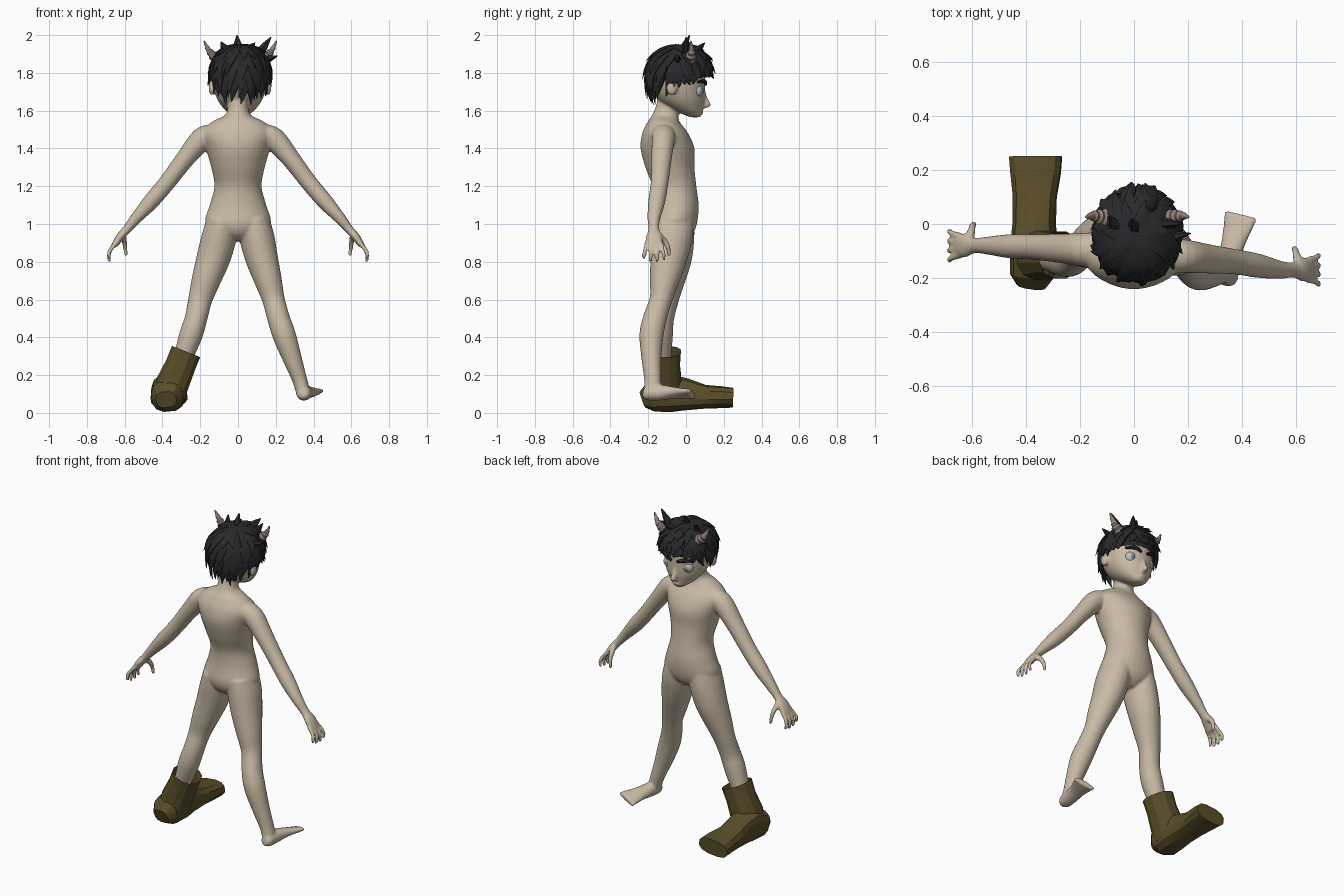
import bpy, bmesh, random
from math import sin, cos, pi, radians
from mathutils import Vector, Matrix

random.seed(4)


def material(name, rgb):
    m = bpy.data.materials.new(name)
    m.diffuse_color = (*rgb, 1)
    return m


SKIN = material("skin", (.58, .49, .375))
BOOT = material("boot_leather", (.10, .075, .022))
HAIR = material("hair_black", (.022, .022, .024))
HORN = material("horn", (.30, .22, .20))
EYE = material("eye_white", (.50, .53, .55))
IRIS = material("iris", (.20, .25, .28))


def spline(secs, n):
    """Catmull-Rom refinement of a section list."""
    out = []
    for i in range(len(secs) - 1):
        p = [secs[max(0, min(len(secs) - 1, i + k))] for k in (-1, 0, 1, 2)]
        for j in range(n):
            t = j / n
            out.append([.5 * (2 * b + (c - a) * t + (2 * a - 5 * b + 4 * c - d) * t * t
                              + (3 * b - a - 3 * c + d) * t ** 3) for a, b, c, d in zip(*p)])
    return out + [list(secs[-1])]


def loft(bm, secs, ref=(0, 1, 0), axis=None, sides=20, sub=4, power=1, open_end=False):
    """Loft elliptical sections (x, y, z, half width, half depth)."""
    secs = spline(secs, sub)
    rings = []
    for i, (x, y, z, a, b) in enumerate(secs):
        lo, hi = secs[max(i - 1, 0)], secs[min(i + 1, len(secs) - 1)]
        t = Vector(axis) if axis else Vector(hi[:3]) - Vector(lo[:3])
        t.normalize()
        v = Vector(ref)
        v = (v - t * v.dot(t)).normalized()
        u = v.cross(t)
        ring = []
        for k in range(sides):
            w = 2 * pi * (k + .5) / sides
            c, s = [abs(q) ** power * (1 if q > 0 else -1) for q in (cos(w), sin(w))]
            ring.append(bm.verts.new(Vector((x, y, z)) + u * a * c + v * b * s))
        rings.append(ring)
    for r, q in zip(rings, rings[1:]):
        for k in range(sides):
            bm.faces.new((r[k], r[(k + 1) % sides], q[(k + 1) % sides], q[k]))
    bm.faces.new(rings[-1])
    if not open_end:
        bm.faces.new(rings[0])


def ball(bm, loc, size):
    bmesh.ops.create_uvsphere(bm, u_segments=24, v_segments=14, radius=1,
                              matrix=Matrix.Translation(loc) @ Matrix.Diagonal((*size, 1)))


def finish(name, bm, mat, angle=None):
    bmesh.ops.recalc_face_normals(bm, faces=bm.faces)
    me = bpy.data.meshes.new(name)
    bm.to_mesh(me)
    bm.free()
    ob = bpy.data.objects.new(name, me)
    bpy.context.collection.objects.link(ob)
    me.materials.append(mat)
    if angle:
        bpy.ops.object.select_all(action='DESELECT')
        ob.select_set(True)
        bpy.context.view_layer.objects.active = ob
        bpy.ops.object.shade_smooth_by_angle(angle=radians(angle))
    return ob


# Torso and neck
bm = bmesh.new()
UP = (0, 0, 1)
loft(bm, [(0, -.07, .91, .06, .06), (0, -.068, .95, .13, .105), (0, -.065, 1.01, .175, .125),
          (0, -.055, 1.1, .15, .122), (0, -.062, 1.2, .125, .117), (0, -.085, 1.3, .142, .13),
          (0, -.098, 1.4, .17, .143), (0, -.11, 1.48, .19, .122), (0, -.118, 1.54, .14, .085),
          (0, -.11, 1.575, .07, .07), (0, -.095, 1.62, .054, .066), (0, -.08, 1.68, .054, .066)],
     axis=UP, sides=32)

# Head, nose, lips and ears
loft(bm, [(.01, .05, 1.565, .025, .025), (.01, .035, 1.58, .05, .05), (.01, .005, 1.61, .085, .085),
          (.01, -.025, 1.66, .12, .125), (.01, -.045, 1.73, .142, .147), (.01, -.05, 1.8, .145, .15),
          (.01, -.05, 1.87, .12, .125), (.01, -.05, 1.92, .06, .07)], axis=UP, sides=32)
loft(bm, [(.01, .09, 1.70, .01, .012), (.01, .102, 1.66, .014, .016), (.01, .112, 1.628, .017, .02),
          (.01, .09, 1.612, .012, .012)], axis=UP, sides=12)
ball(bm, (.01, .078, 1.59), (.03, .017, .007))
for s in (-1, 1):
    ball(bm, (.01 + s * .148, -.075, 1.72), (.018, .028, .04))

# Arms and hands: y of shoulder, elbow, wrist differs because the torso is twisted
for s, y0, y1, y2 in ((1, -.12, -.14, -.17), (-1, -.095, -.085, -.08)):
    loft(bm, [(s * .12, y0, 1.475, .055, .065), (s * .19, y0, 1.45, .062, .062),
              (s * .28, (y0 + y1) / 2, 1.345, .05, .054), (s * .375, y1, 1.22, .045, .047),
              (s * .46, (y1 + y2) / 2, 1.12, .043, .045), (s * .54, y2, 1.03, .031, .034),
              (s * .59, y2, .97, .023, .029), (s * .625, y2, .93, .022, .044),
              (s * .655, y2, .885, .017, .045)])
    for k in range(4):
        d = .036 - .024 * k
        drop = (.01, 0, .003, .018)[k]
        loft(bm, [(s * .64, y2 + d, .905, .013, .012), (s * .672, y2 + d * 1.25, .868, .012, .011),
                  (s * .684, y2 + d * 1.45, .835 + drop / 2, .011, .011),
                  (s * .68, y2 + d * 1.5, .798 + drop, .009, .009)], sides=10)
    loft(bm, [(s * .61, y2 + .02, .945, .018, .02), (s * .602, y2 + .057, .91, .015, .016),
              (s * .597, y2 + .076, .872, .012, .013), (s * .592, y2 + .078, .832, .009, .01)], sides=10)

# Legs
loft(bm, [(.08, -.068, 1.02, .085, .11), (.10, -.075, .93, .093, .11), (.125, -.092, .82, .087, .098),
          (.16, -.115, .7, .073, .078), (.188, -.133, .6, .06, .06), (.215, -.165, .5, .06, .063),
          (.245, -.183, .41, .062, .064), (.29, -.183, .28, .05, .052), (.325, -.177, .18, .04, .045),
          (.345, -.178, .11, .038, .045)])
loft(bm, [(-.08, -.068, 1.02, .085, .11), (-.10, -.065, .93, .093, .11), (-.13, -.068, .82, .09, .1),
          (-.17, -.085, .7, .077, .08), (-.2, -.1, .6, .064, .062), (-.222, -.125, .5, .06, .062),
          (-.25, -.133, .41, .062, .064), (-.295, -.13, .28, .05, .052), (-.33, -.12, .18, .045, .045)])

# Bare foot, rolled outward
loft(bm, [(.345, -.228, .105, .02, .022), (.347, -.205, .103, .038, .036), (.352, -.14, .108, .042, .042),
          (.368, -.07, .107, .046, .03), (.385, -.01, .103, .058, .021), (.397, .035, .1, .068, .016)],
     ref=(-.35, 0, 1))
body = finish("body", bm, SKIN, 60)
rm = body.modifiers.new("merge", 'REMESH')
rm.mode, rm.voxel_size, rm.use_smooth_shade = 'VOXEL', .0075, True
sm = body.modifiers.new("soften", 'SMOOTH')
sm.factor, sm.iterations = .5, 5

# Boot: open shaft and blunt foot
bm = bmesh.new()
loft(bm, [(-.275, -.115, .325, .083, .09), (-.305, -.115, .25, .083, .085),
          (-.345, -.115, .16, .09, .095), (-.37, -.12, .07, .085, .09)], sides=12, sub=1, power=.85, open_end=True)
finish("boot_shaft", bm, BOOT, 25)
bm = bmesh.new()
loft(bm, [(-.38, -.228, .07, .055, .045), (-.375, -.185, .085, .085, .08), (-.37, -.08, .105, .088, .1),
          (-.37, .0, .098, .08, .085), (-.368, .1, .085, .082, .062), (-.365, .19, .083, .095, .056),
          (-.365, .25, .08, .1, .05)], ref=(-.1, 0, 1), sides=12, sub=1, power=.75)
finish("boot_foot", bm, BOOT, 25)

# Eyes, irises and brows
eyes, irises, brows = bmesh.new(), bmesh.new(), bmesh.new()
for s in (-1, 1):
    ball(eyes, (.01 + s * .063, .058, 1.705), (.038, .032, .036))
    ball(irises, (.01 + s * .067, .083, 1.703), (.015, .009, .017))
    loft(brows, [(.01 + s * .02, .103, 1.74, .008, .008), (.01 + s * .06, .098, 1.755, .012, .01),
                 (.01 + s * .11, .062, 1.752, .005, .006)], sides=8)
finish("eyes", eyes, EYE, 60)
finish("irises", irises, IRIS, 60)
finish("brows", brows, HAIR, 40)

# Horns with stepped rings
bm = bmesh.new()
path = spline([(.09, .015, 1.86), (.135, .025, 1.885), (.167, .03, 1.92), (.192, .025, 1.97)], 4)
for s in (-1, 1):
    loft(bm, [(.012 + s * x, y, z, r, r) for i, (x, y, z) in enumerate(path)
              for r in [.042 * (1 - i / 12.6) * (1.12 if i % 2 else .88)]], sides=12, sub=1)
finish("horns", bm, HORN, 30)

# Hair: scalp cap plus layered tapering locks flowing from the crown
bm = bmesh.new()
ball(bm, (.01, -.05, 1.81), (.158, .158, .135))
C = Vector((.012, -.035, 1.79))


def lock(az, start, end, width, lift):
    secs = []
    for i in range(6):
        t = i / 5
        q = start + (end - start) * t
        over = max(0, q - 90) / 60
        r = sin(radians(q)) if q < 90 else 1 - .17 * over ** 2
        h = cos(radians(q)) if q < 90 else -over
        k = 1 + lift * t * t - .04 * (1 - t)
        a = az + .12 * sin(t * 3 + az * 5)
        w = width * (.55, .95, 1, .85, .5, .06)[i]
        secs.append((C.x + .158 * k * r * sin(a), C.y + .172 * k * r * cos(a),
                     C.z + .158 * h * k, w, w * .42))
    loft(bm, secs, ref=(sin(az), cos(az), .4 if start > 40 else 1.2), sides=6, sub=2)


for start, part, lift, count in ((72, 1, .03, 26), (42, .82, .1, 24), (16, .62, .12, 20), (3, .42, .12, 12)):
    for k in range(count):
        az = 2 * pi * (k + random.uniform(-.25, .25)) / count
        reach = 125 - 25 * cos(az) - 8 * abs(sin(az)) + random.uniform(-7, 7)
        lock(az, start, start + (reach - start) * (part if start < 70 else 1), random.uniform(.024, .032),
             lift + random.uniform(-.03, .05))
# Loose spikes on the crown and side
for a, b in (((0, -.02, 1.92), (-.005, .02, 2.0)), ((.11, 0, 1.90), (.175, .0, 1.99)),
             ((.12, -.05, 1.86), (.21, -.035, 1.89)), ((.05, .05, 1.91), (.09, .10, 1.96)),
             ((-.06, -.02, 1.91), (-.09, .03, 1.965))):
    m = [(p + q) / 2 for p, q in zip(a, b)]
    loft(bm, [(*a, .03, .024), (*m, .02, .016), (*b, .002, .002)], ref=(.3, 1, .2), sides=6, sub=2)
finish("hair", bm, HAIR, 40)
